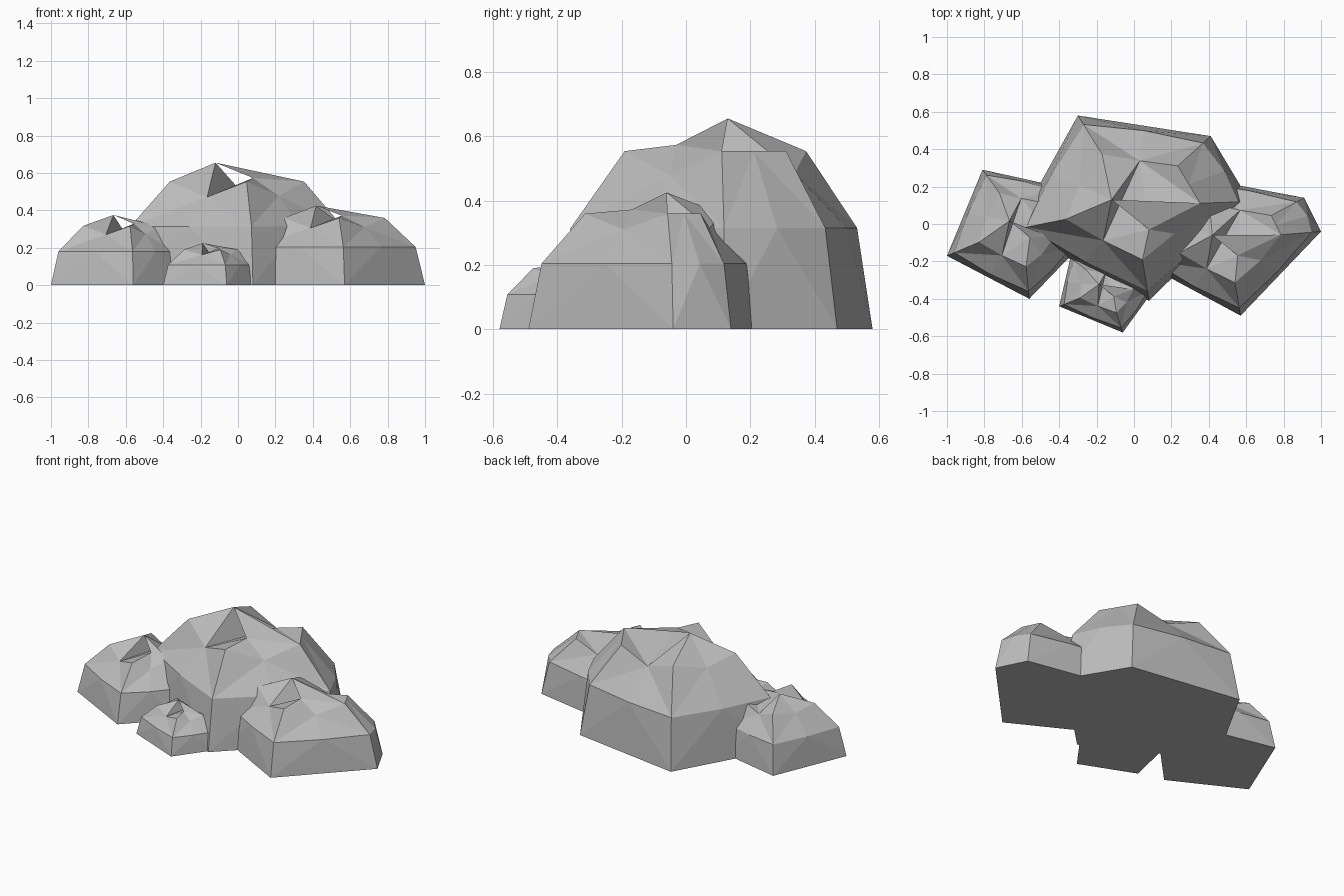
import bpy, bmesh
from mathutils import Vector

if "Cube" in bpy.data.objects:
    bpy.data.objects.remove(bpy.data.objects["Cube"])

stone = bpy.data.materials.new("grey stone")
stone.diffuse_color = (0.5, 0.5, 0.5, 1)
stone.use_nodes = True
stone.node_tree.nodes["Principled BSDF"].inputs["Base Color"].default_value = stone.diffuse_color

# top-ring side middles (radius share, height share): back, right back, right front, front left, back left
DIPS = ((0.56, 0.74), (0.57, 0.845), (0.62, 0.73), (0.59, 0.72), (0.62, 0.78))


def rock(name, centre, base, height, spread):
    """Five-sided dome with a notched, folded cap; base corners run back-left, back-right, right, front, left."""
    c = Vector((*centre, 0))
    bm = bmesh.new()
    corners = [Vector((x, y, 0)) - c for x, y in base]

    def at(offset, k, z):
        return bm.verts.new(c + offset * k + Vector((0, 0, z * height)))

    # rings of corners and side middles
    rings = []
    for kc, zc, mids in ((1, 0, ((1, 0),) * 5), (0.9, 0.48, ((0.94, 0.48),) * 5), (0.57, 0.845, DIPS)):
        ring = []
        for i, m in enumerate(mids):
            mid = (corners[i] + corners[(i + 1) % 5]) / 2
            ring += [at(corners[i], kc, zc), at(mid, *m)]
        rings.append(ring)
    bm.faces.new(rings[0][::-1])
    for lo, hi in zip(rings, rings[1:]):
        for i in range(0, 10, 2):
            m = i + 1
            for j in (i, (i + 2) % 10):
                bm.faces.new((lo[j], lo[m], hi[m]))
                bm.faces.new((lo[j], hi[m], hi[j]))

    # cap: peak and front lip joined to the top ring
    peak = at(Vector((-0.12, 0.03, 0)), spread, 1)
    lip = at(Vector((0.08, -0.13, 0)), spread, 0.875)
    a, ab, b, bc, r, rd, d, de, e, ea = rings[2]
    for f in ((peak, a, ea), (peak, ea, e), (peak, e, de), (peak, de, ab), (peak, ab, a),
              (de, d, lip), (d, rd, lip), (rd, r, lip),
              (de, lip, ab), (lip, r, ab), (ab, r, b), (b, r, bc)):
        bm.faces.new(f)
    bmesh.ops.recalc_face_normals(bm, faces=bm.faces)
    # thin flap folded from the peak over the valley
    flap = bm.faces.new([bm.verts.new(v.co) for v in (peak, lip, r)])
    flap.normal_update()
    if flap.normal.z < 0:
        flap.normal_flip()

    me = bpy.data.meshes.new(name)
    bm.to_mesh(me)
    bm.free()
    me.materials.append(stone)
    bpy.context.collection.objects.link(bpy.data.objects.new(name, me))


rock("large_rock", (0, 0.10),
     ((-0.30, 0.58), (0.41, 0.47), (0.62, 0.12), (0.08, -0.41), (-0.64, -0.03)), 0.655, 1)
rock("right_rock", (0.50, -0.08),
     ((0.33, 0.25), (0.91, 0.14), (1.0, -0.04), (0.57, -0.49), (0.05, -0.21)), 0.425, 0.68)
rock("left_rock", (-0.60, 0.0),
     ((-0.81, 0.29), (-0.40, 0.20), (-0.30, -0.13), (-0.56, -0.40), (-1.0, -0.17)), 0.375, 0.55)
rock("small_rock", (-0.14, -0.335),
     ((-0.34, -0.18), (0.02, -0.22), (0.10, -0.36), (-0.06, -0.58), (-0.40, -0.44)), 0.225, 0.4)
